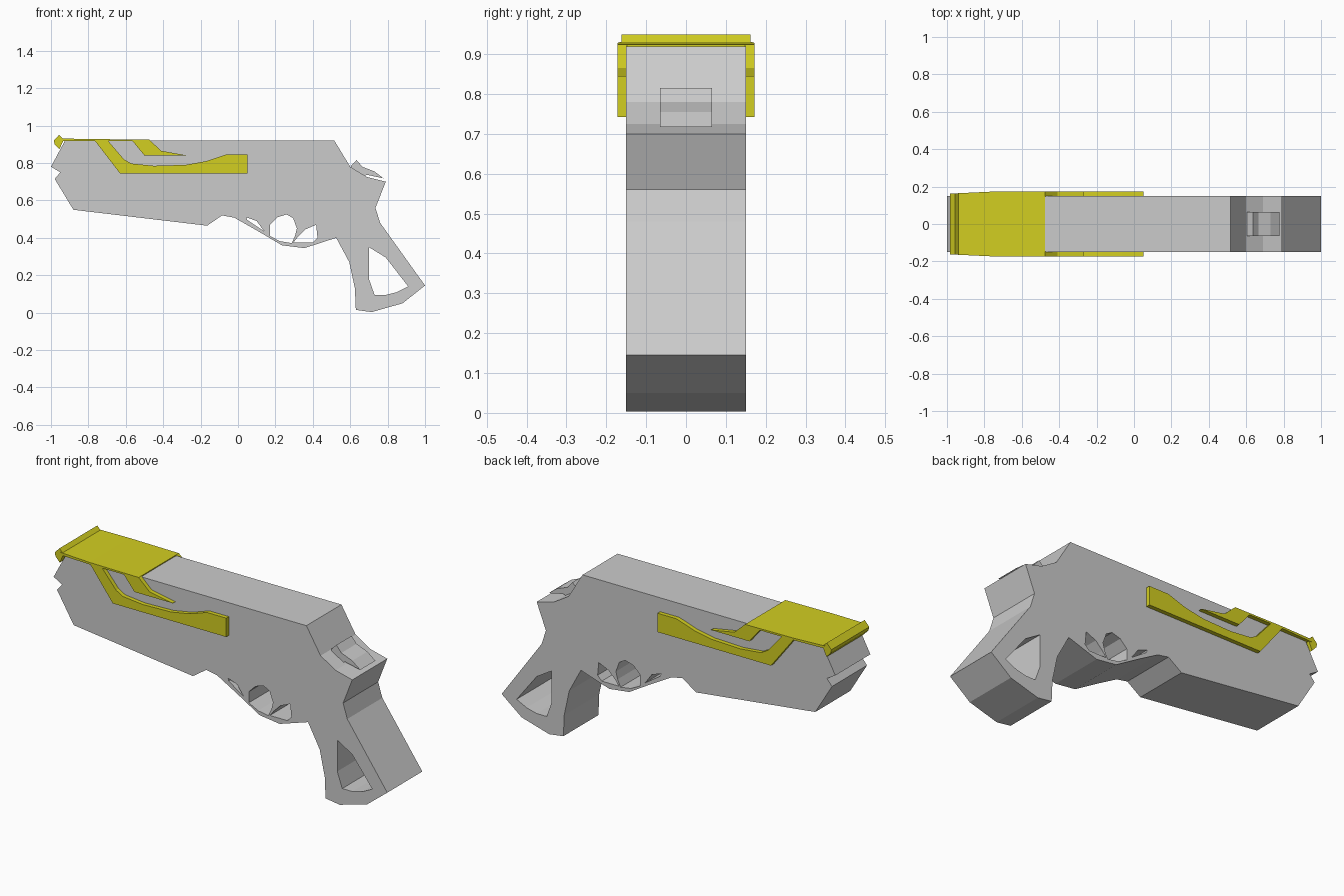
import bpy, bmesh, math

if "Cube" in bpy.data.objects:
    bpy.data.objects.remove(bpy.data.objects["Cube"])

yellow = bpy.data.materials.new("yellow_trim")
yellow.diffuse_color = (0.65, 0.62, 0.015, 1)
yellow.use_nodes = True
yellow.node_tree.nodes["Principled BSDF"].inputs["Base Color"].default_value = yellow.diffuse_color


def finish(name, bm, mat=None):
    bmesh.ops.remove_doubles(bm, verts=bm.verts, dist=0.0002)
    bmesh.ops.recalc_face_normals(bm, faces=bm.faces)
    for f in bm.faces:
        f.smooth = False
    mesh = bpy.data.meshes.new(name)
    bm.to_mesh(mesh)
    bm.free()
    obj = bpy.data.objects.new(name, mesh)
    bpy.context.collection.objects.link(obj)
    if mat:
        mesh.materials.append(mat)
    return obj


def side_profile(name, loops, half_width, y=0, mat=None):
    """Extrude x/z outlines (first is outer, others are holes) along y."""
    curve = bpy.data.curves.new(name + "_outline", 'CURVE')
    curve.dimensions = '2D'
    curve.fill_mode = 'BOTH'
    curve.extrude = half_width
    for pts in loops:
        s = curve.splines.new('POLY')
        s.points.add(len(pts) - 1)
        for p, (x, z) in zip(s.points, pts):
            p.co = (x, z, 0, 1)
        s.use_cyclic_u = True
    tmp = bpy.data.objects.new(name + "_outline", curve)
    bpy.context.collection.objects.link(tmp)
    deps = bpy.context.evaluated_depsgraph_get()
    flat = bpy.data.meshes.new_from_object(tmp.evaluated_get(deps))
    bm = bmesh.new()
    bm.from_mesh(flat)
    bpy.data.objects.remove(tmp)
    bpy.data.curves.remove(curve)
    bpy.data.meshes.remove(flat)
    for v in bm.verts:
        v.co = (v.co.x, y - v.co.z, v.co.y)
    return finish(name, bm, mat)


# Body with grip opening and trigger guard openings
outer = [(-.925, .92), (.515, .92), (.60, .78), (.69, .725), (.79, .70),
         (.735, .56), (.76, .48), (1, .145), (.88, .05), (.715, .003),
         (.63, .015), (.625, .13), (.595, .27), (.525, .40), (.355, .345),
         (.235, .36), (.10, .44), (-.02, .508), (-.085, .52),
         (-.165, .465), (-.88, .55), (-.98, .715), (-.95, .75), (-1, .78)]
grip_hole = [(.70, .35), (.79, .295), (.91, .14), (.85, .11),
             (.79, .095), (.73, .095), (.70, .18)]
guard_slot = [(.045, .51), (.10, .49), (.14, .435), (.05, .495)]
finger_hole = [(.17, .47), (.21, .51), (.26, .525), (.295, .505), (.315, .45),
               (.305, .41), (.287, .372), (.225, .382), (.17, .41)]
trigger_back = [(.418, .47), (.425, .40), (.40, .375), (.296, .375),
                (.32, .405), (.36, .445)]
side_profile("body", [outer, grip_hole, guard_slot, finger_hole, trigger_back], .15)

# Hammer
side_profile("hammer", [[(.605, .765), (.605, .785), (.635, .815), (.665, .78),
                         (.73, .755), (.778, .718), (.69, .737), (.67, .73)]], .065)

# Side trim, repeated on both sides
strip = [(-.77, .925), (-.63, .743), (.05, .743), (.05, .845), (-.065, .845),
         (-.17, .81), (-.28, .79), (-.45, .785), (-.57, .797), (-.61, .82), (-.70, .925)]
hook = [(-.57, .925), (-.50, .84), (-.27, .84), (-.41, .865), (-.475, .925)]
for side, y in (("right", -.16), ("left", .16)):
    side_profile(side + "_trim_strip", [strip], .0125, y, yellow)
    side_profile(side + "_trim_hook", [hook], .0125, y, yellow)

# Top plate, narrowing at the muzzle
bm = bmesh.new()
rings = []
for x, w, top in ((-.95, .164, .931), (-.77, .1725, .928), (-.475, .1725, .925)):
    rings.append([bm.verts.new(c) for c in
                  ((x, -w, .917), (x, w, .917), (x, w, top), (x, -w, top))])
for a, b in zip(rings, rings[1:]):
    for i in range(4):
        j = (i + 1) % 4
        bm.faces.new((a[i], a[j], b[j], b[i]))
bm.faces.new(rings[0])
bm.faces.new(rings[-1])
finish("top_plate", bm, yellow)

# Front sight bar
side_profile("front_sight", [[(-.985, .92), (-.957, .95), (-.932, .925),
                              (-.955, .873), (-.98, .90)]], .162, 0, yellow)
